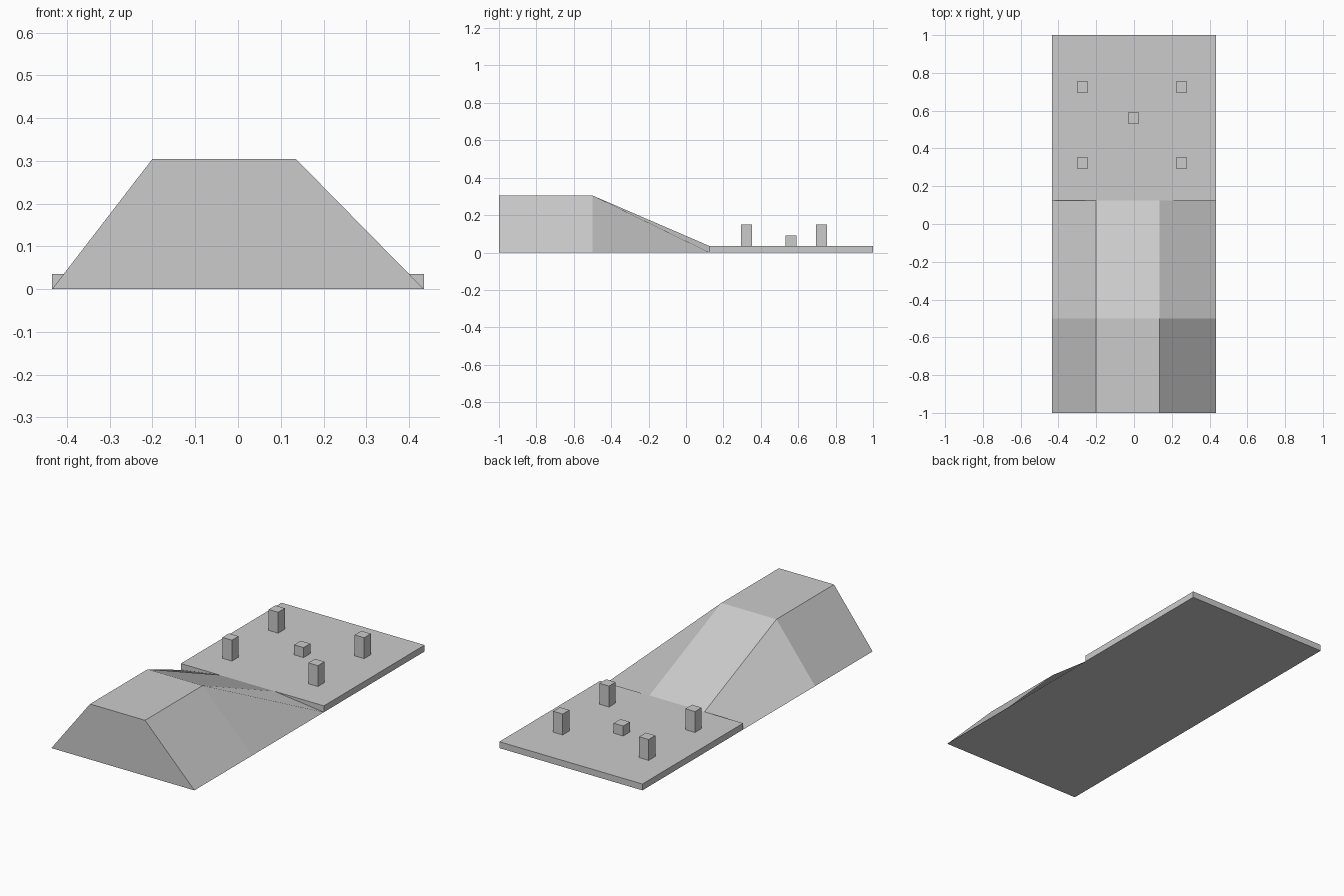
import bpy

if "Cube" in bpy.data.objects:
    bpy.data.objects.remove(bpy.data.objects["Cube"])


def mesh_object(name, verts, faces):
    mesh = bpy.data.meshes.new(name)
    mesh.from_pydata(verts, [], faces)
    mesh.update()
    obj = bpy.data.objects.new(name, mesh)
    bpy.context.collection.objects.link(obj)
    return obj


def box(name, x0, x1, y0, y1, z0, z1):
    bpy.ops.mesh.primitive_cube_add(
        size=1, location=((x0 + x1) / 2, (y0 + y1) / 2, (z0 + z1) / 2))
    obj = bpy.context.object
    obj.name = name
    obj.scale = (x1 - x0, y1 - y0, z1 - z0)
    bpy.ops.object.transform_apply(location=False, rotation=False, scale=True)
    return obj


HALF_W = 0.435
JOIN_Y = 0.125
DECK_Z = 0.035

# Flat deck at the back
box("deck", -HALF_W, HALF_W, JOIN_Y, 1, 0, DECK_Z)

# Lopsided trapezoid ramp: level top, then a slope down to the deck
verts = []
for y, top in ((-1, 0.305), (-0.5, 0.305), (JOIN_Y, DECK_Z)):
    verts += [(-HALF_W, y, 0), (-0.2, y, top), (0.135, y, top), (HALF_W, y, 0)]
faces = [(0, 3, 2, 1), (8, 9, 10, 11),           # end caps
         (0, 4, 8, 11, 7, 3),                    # underside
         (1, 2, 6, 5), (5, 6, 10, 9),            # level top and slope
         (1, 5, 4, 0), (2, 3, 7, 6),             # sides of the level part
         (5, 9, 8, 4)[2:] + (5, 9),              # left flank
         (6, 7, 11, 10)]                         # right flank
mesh_object("ramp", verts, faces)

# Four corner posts and a short centre post on the deck
R = 0.029
posts = [("corner_post", x, y, 0.15) for x in (-0.272, 0.251) for y in (0.323, 0.725)]
posts.append(("centre_post", -0.003, 0.562, 0.09))
for name, x, y, top in posts:
    box(name, x - R, x + R, y - R, y + R, DECK_Z, top)
